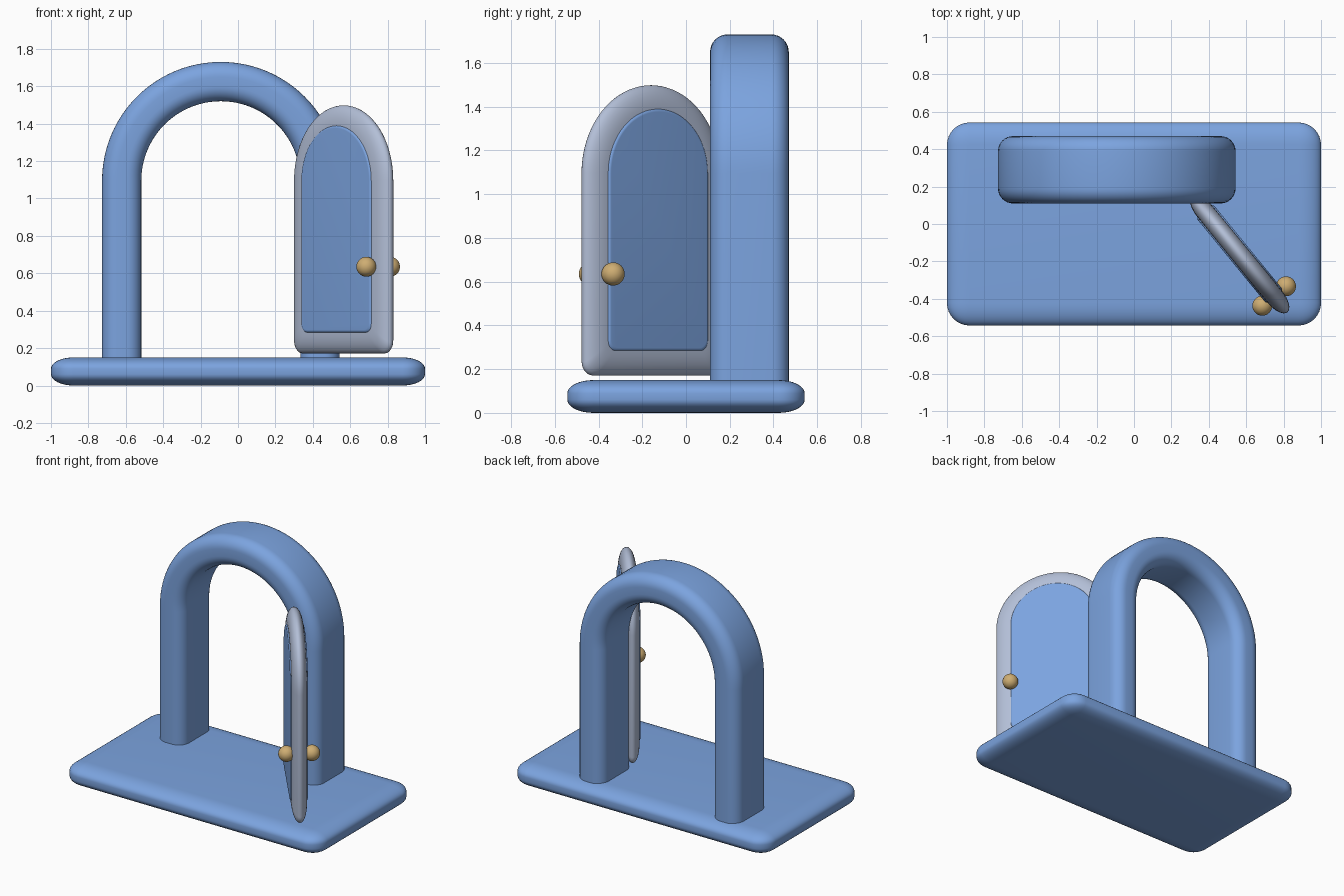
import bpy
import bmesh
from math import sin, cos, pi, radians
from mathutils import Vector, Matrix

if "Cube" in bpy.data.objects:
    bpy.data.objects.remove(bpy.data.objects["Cube"], do_unlink=True)


def material(name, rgb):
    m = bpy.data.materials.new(name)
    m.use_nodes = True
    m.diffuse_color = (*rgb, 1)
    m.node_tree.nodes["Principled BSDF"].inputs["Base Color"].default_value = (*rgb, 1)
    return m


blue = material("soft blue", (0.20, 0.37, 0.74))
silver = material("pale silver", (0.45, 0.52, 0.68))
gold = material("brass gold", (0.62, 0.42, 0.17))


def smooth(obj, angle=40):
    bpy.ops.object.select_all(action="DESELECT")
    obj.select_set(True)
    bpy.context.view_layer.objects.active = obj
    bpy.ops.object.shade_smooth_by_angle(angle=radians(angle))


def loft(name, rings, mat):
    """Skin a list of closed rings of equal length and cap both ends."""
    bm = bmesh.new()
    loops = [[bm.verts.new(p) for p in ring] for ring in rings]
    n = len(loops[0])
    for a, b in zip(loops, loops[1:]):
        for i in range(n):
            j = (i + 1) % n
            bm.faces.new((a[i], a[j], b[j], b[i]))
    bm.faces.new(loops[0])
    bm.faces.new(loops[-1][::-1])
    bmesh.ops.recalc_face_normals(bm, faces=bm.faces[:])
    mesh = bpy.data.meshes.new(name)
    bm.to_mesh(mesh)
    bm.free()
    mesh.materials.append(mat)
    obj = bpy.data.objects.new(name, mesh)
    bpy.context.collection.objects.link(obj)
    smooth(obj)
    return obj


def arc(cx, cy, r, start, end, steps):
    return [(cx + r * cos(start + (end - start) * i / steps),
             cy + r * sin(start + (end - start) * i / steps)) for i in range(steps + 1)]


# Base slab: bevelled box, flattened so its rim is elliptical
bpy.ops.mesh.primitive_cube_add(size=1, location=(0, 0, 0.075))
base = bpy.context.object
base.name = "base_slab"
base.scale = (2, 1.085, 0.3)
bpy.ops.object.transform_apply(location=False, rotation=False, scale=True)
bevel = base.modifiers.new("rounded_rim", "BEVEL")
bevel.width = 0.12
bevel.segments = 8
base.scale.z = 0.5
base.data.materials.append(blue)
bpy.ops.object.modifier_apply(modifier=bevel.name)
smooth(base)

# Arch: rounded rectangle swept up one leg, over and down the other
ARCH_X, ARCH_Y, SPRING = -0.092, 0.29, 1.095
RADIUS, HALF_W, HALF_D, CORNER = 0.53, 0.105, 0.18, 0.08
section = []
for k, (sx, sy) in enumerate([(1, 1), (-1, 1), (-1, -1), (1, -1)]):
    section += arc(sx * (HALF_W - CORNER), sy * (HALF_D - CORNER), CORNER,
                   k * pi / 2, (k + 1) * pi / 2, 8)


def arch_ring(angle, z):
    return [(ARCH_X + (RADIUS + u) * cos(angle), ARCH_Y + v,
             z + (RADIUS + u) * sin(angle)) for u, v in section]


rings = [arch_ring(0, 0.1)]
rings += [arch_ring(pi * i / 48, SPRING) for i in range(49)]
rings += [arch_ring(pi, 0.1)]
loft("arch_frame", rings, blue)

# Open door, swung about a vertical axis
DOOR = Vector((0.565, -0.16, 0))
TURN = Matrix.Rotation(radians(-50.7), 4, "Z")


def door_outline(half, bottom, corner):
    return (arc(0, SPRING, half, 0, pi, 40)
            + arc(-half + corner, bottom + corner, corner, pi, 1.5 * pi, 6)
            + arc(half - corner, bottom + corner, corner, 1.5 * pi, 2 * pi, 6))


def door_plate(name, half, bottom, corner, depth, rim, flat, mat):
    """Round-topped plate whose edge is an elliptical rim around a flat face."""
    rings = []
    for side in (-1, 1):
        steps = range(9) if side > 0 else range(8, -1, -1)
        for i in steps:
            a = i / 8 * pi / 2
            inset = rim * (1 - cos(a))
            y = side * (flat + (depth - flat) * sin(a))
            if side > 0 and i == 0 and flat == 0:
                continue
            outline = door_outline(half - inset, bottom + inset, corner - inset * 0.2)
            rings.append([(x, y, z) for x, z in outline])
    obj = loft(name, rings, mat)
    obj.matrix_world = Matrix.Translation(DOOR) @ TURN
    return obj


door_plate("door_leaf", 0.403, 0.171, 0.06, 0.05, 0.108, 0, silver)
door_plate("door_panel", 0.295, 0.283, 0.045, 0.058, 0.014, 0.045, blue)

# Door knobs on both faces
for name, side in (("front_knob", -1), ("back_knob", 1)):
    spot = DOOR + TURN @ Vector((0.291, side * 0.082, 0.635))
    bpy.ops.mesh.primitive_uv_sphere_add(segments=32, ring_count=16, radius=0.053, location=spot)
    knob = bpy.context.object
    knob.name = name
    knob.data.materials.append(gold)
    smooth(knob)
